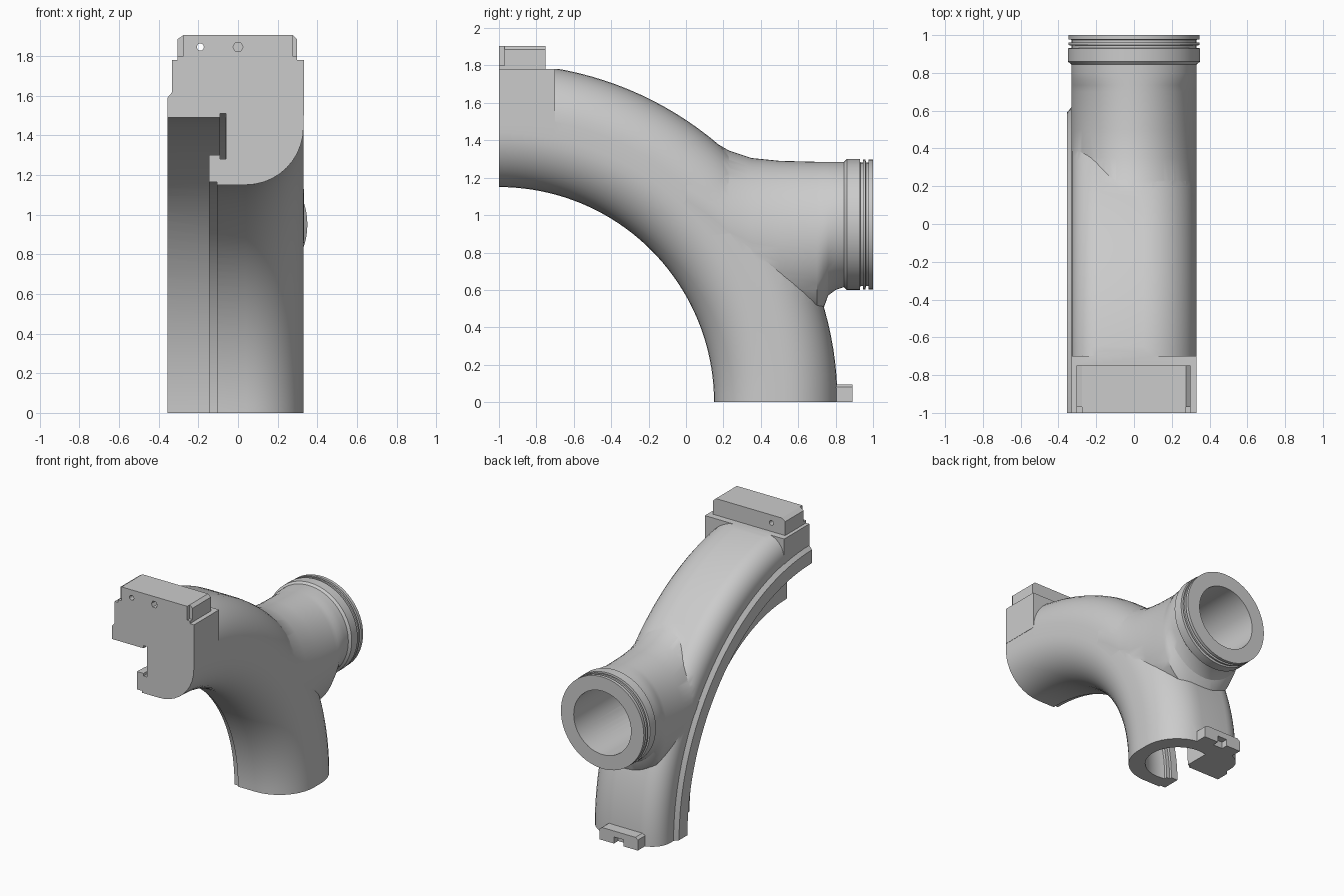
import bpy, bmesh
from math import sin, cos, pi, radians

if "Cube" in bpy.data.objects:
    bpy.data.objects.remove(bpy.data.objects["Cube"])


def loft(name, rings):
    """Closed solid through a list of equal-length rings."""
    bm = bmesh.new()
    vs = [[bm.verts.new(p) for p in ring] for ring in rings]
    n = len(vs[0])
    for a, b in zip(vs, vs[1:]):
        for i in range(n):
            bm.faces.new((a[i], a[(i + 1) % n], b[(i + 1) % n], b[i]))
    bm.faces.new(vs[0])
    bm.faces.new(vs[-1])
    bmesh.ops.recalc_face_normals(bm, faces=bm.faces)
    me = bpy.data.meshes.new(name)
    bm.to_mesh(me)
    bm.free()
    ob = bpy.data.objects.new(name, me)
    bpy.context.collection.objects.link(ob)
    return ob


def sweep(name, profile, a0, a1, steps=40):
    """Turn an (x, radius) profile about the bend axis y=-1, z=0."""
    rings = []
    for i in range(steps + 1):
        a = radians(a0 + (a1 - a0) * i / steps)
        c, s = (0.0, 1.0) if abs(a - pi / 2) < 1e-6 else (cos(a), sin(a))
        rings.append([(x, -1 + r * c, r * s) for x, r in profile])
    return loft(name, rings)


def extrude_y(name, profile, y0, y1):
    return loft(name, [[(x, y, z) for x, z in profile] for y in (y0, y1)])


def box(name, x0, x1, y0, y1, z0, z1):
    return extrude_y(name, [(x0, z0), (x1, z0), (x1, z1), (x0, z1)], y0, y1)


def arc(cx, cy, r, a0, a1, n=10):
    return [(cx + r * cos(radians(a0 + (a1 - a0) * i / n)),
             cy + r * sin(radians(a0 + (a1 - a0) * i / n))) for i in range(n + 1)]


def circle(cx, cy, r, n=48):
    return arc(cx, cy, r, 0, 360, n)[:-1]


def combine(target, other, op):
    m = target.modifiers.new("b", 'BOOLEAN')
    m.operation, m.object, m.solver = op, other, 'EXACT'
    bpy.context.view_layer.objects.active = target
    bpy.ops.object.modifier_apply(modifier=m.name)
    bpy.data.objects.remove(other, do_unlink=True)


# Curved duct: outer shape with side rail on the left
outer = (arc(.04, 1.44, .29, -90, 0) + arc(.05, 1.53, .28, 0, 90)
         + arc(-.18, 1.66, .15, 90, 180)
         + [(-.33, 1.62), (-.355, 1.59), (-.355, 1.15)])
duct = sweep("curved_duct", outer, 0, 90)

# Side port: ellipses blending into the duct, then a grooved collar
sections = [(0, 1.49, .75), (.1, 1.42, .68), (.23, 1.345, .55), (.35, 1.305, .48),
            (.5, 1.29, .45), (.7, 1.285, .45), (.735, 1.285, .5), (.76, 1.285, .57),
            (.8, 1.285, .6), (.845, 1.285, .615)]
collar = [(.86, .35), (.93, .35), (.932, .33), (.945, .33), (.947, .347), (.96, .347),
          (.962, .33), (.975, .33), (.977, .347), (1.0, .347)]
sections += [(y, .95 + r, .95 - r) for y, r in collar]
rings = []
for y, top, low in sections:
    rx = .332 if y < .85 else (top - low) / 2
    rings.append([(rx * x, y, (top + low) / 2 + (top - low) / 2 * z)
                  for x, z in circle(0, 0, 1, 64)])
combine(duct, loft("port", rings), 'UNION')

# Square front end, trimmed flat on top
combine(duct, box("front_end", -.332, .332, -1, -.7, 1.5, 1.79), 'UNION')
combine(duct, box("trim", -.6, .6, -1.5, -.6, 1.78, 2.2), 'DIFFERENCE')

# Open channel on the left with its undercut slot
channel = [(-.6, .9), (-.6, 1.49), (-.09, 1.49), (-.09, 1.51), (-.06, 1.51), (-.06, 1.28),
           (-.09, 1.28), (-.09, 1.30), (-.145, 1.30), (-.145, 1.165), (-.105, 1.165),
           (-.105, .9)]
combine(duct, sweep("channel", channel, -3, 93, 44), 'DIFFERENCE')

# Main bore (right of the slot wall) and the port bore
combine(duct, sweep("bore", arc(0, 1.48, .23, -106, 106, 32), -3, 80), 'DIFFERENCE')
combine(duct, extrude_y("port_bore", circle(0, .95, .24), .32, 1.1), 'DIFFERENCE')

# Clamp block on the top of the front end, with stepped front and holes
cap = extrude_y("clamp_block", [(-.305, 1.76), (.298, 1.76), (.298, 1.885), (.275, 1.905),
                                (-.275, 1.905), (-.305, 1.885)], -1, -.75)
for s in (-1, 1):
    x0, x1 = sorted((s * .275, s * .4))
    combine(cap, box("step", x0, x1, -1.1, -.97, 1.80, 2), 'DIFFERENCE')
combine(cap, extrude_y("pin_hole", circle(-.19, 1.845, .018, 16), -1.1, -.6), 'DIFFERENCE')
combine(cap, extrude_y("hex_hole", circle(0, 1.845, .026, 6), -1.1, -.95), 'DIFFERENCE')
combine(duct, cap, 'UNION')

# Foot tab at the lower back edge
tab = extrude_y("foot_tab", [(-.22, 0), (.10, 0), (.10, .08), (.08, .095),
                             (-.20, .095), (-.22, .08)], .74, .89)
combine(tab, box("tab_notch", -.1, -.02, .84, 1, -.1, .05), 'DIFFERENCE')
combine(duct, tab, 'UNION')

# Smooth curves, crisp edges
bpy.ops.object.select_all(action='DESELECT')
duct.select_set(True)
bpy.context.view_layer.objects.active = duct
bpy.ops.object.shade_smooth_by_angle(angle=radians(30))
